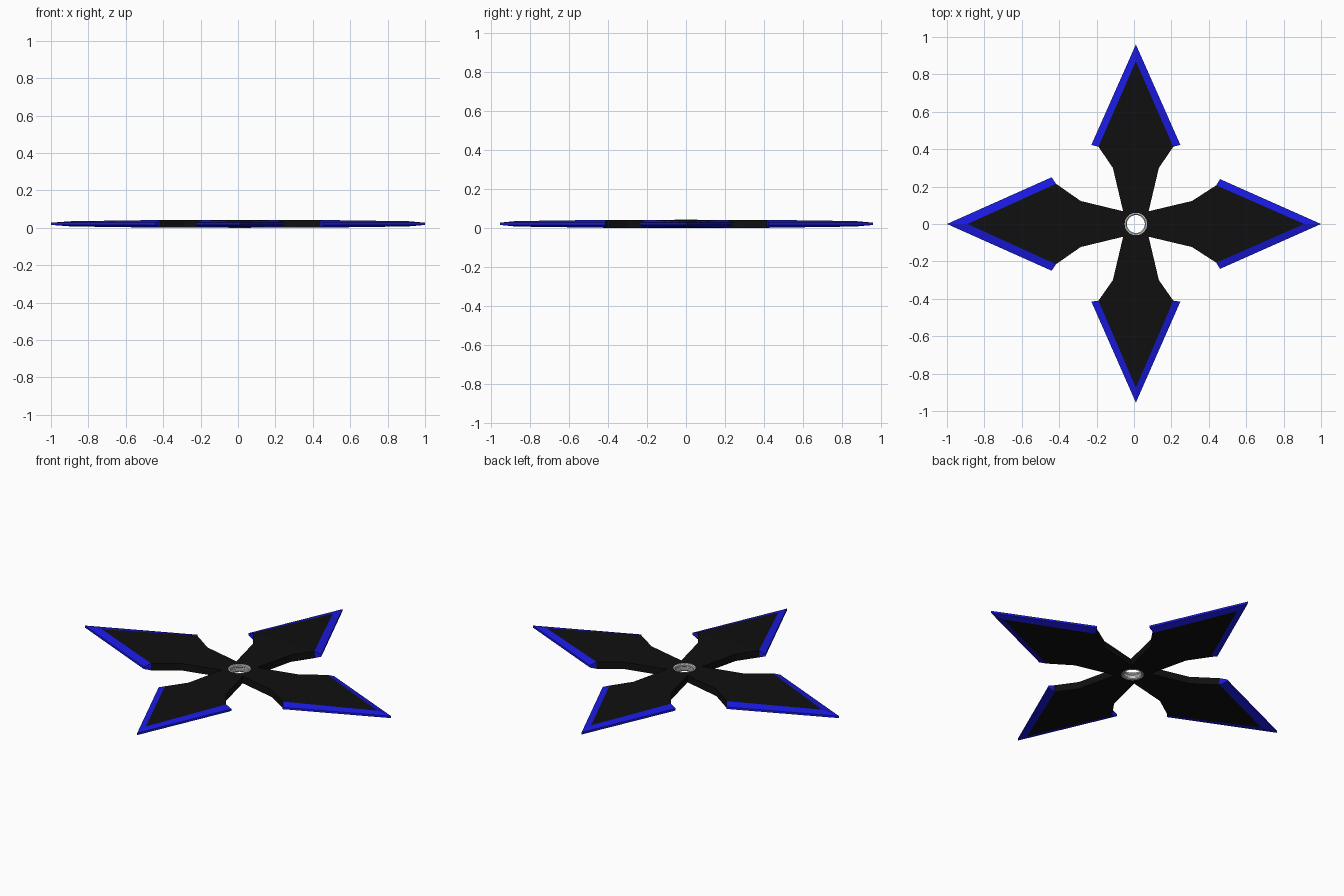
import bpy, bmesh
from math import cos, sin, pi
from mathutils import Matrix

if "Cube" in bpy.data.objects:
    bpy.data.objects.remove(bpy.data.objects["Cube"])

MID = 0.0215          # height of the centre plane
H, H_TIP, H_EDGE = 0.0205, 0.014, 0.006   # half thicknesses
HUB_X, HOLE_R = 0.01, 0.054


def material(name, rgb):
    m = bpy.data.materials.new(name)
    m.diffuse_color = (*rgb, 1)
    m.use_nodes = True
    m.node_tree.nodes["Principled BSDF"].inputs["Base Color"].default_value = m.diffuse_color
    return m


def finish(name, bm, mat=None):
    bmesh.ops.remove_doubles(bm, verts=bm.verts, dist=1e-4)
    bmesh.ops.recalc_face_normals(bm, faces=bm.faces)
    bmesh.ops.translate(bm, verts=bm.verts, vec=(HUB_X, 0, MID))
    me = bpy.data.meshes.new(name)
    bm.to_mesh(me)
    bm.free()
    ob = bpy.data.objects.new(name, me)
    bpy.context.collection.objects.link(ob)
    if mat:
        me.materials.append(mat)
    return ob


def face(bm, pts, rot):
    bm.faces.new([bm.verts.new(rot @ Matrix.Translation(p).translation) for p in pts])


def both(bm, pts, rot):
    # the same face above and below the centre plane
    face(bm, pts, rot)
    face(bm, [(x, y, -z) for x, y, z in reversed(pts)], rot)


def wall(bm, a, b, rot):
    face(bm, [a, b, (b[0], b[1], -b[2]), (a[0], a[1], -a[2])], rot)


def mir(p):
    return (p[0], -p[1], p[2])


black = material("black_steel", (0.005, 0.005, 0.005))
blue = material("blue_edge", (0.01, 0.01, 0.75))
body, edges = bmesh.new(), bmesh.new()

# per blade: neck, inner shoulder, inner tip, outer shoulder, outer tip
blades = [
    ((0.30, 0.123), (0.43, 0.207), 0.90, (0.45, 0.240), 0.99),
    ((0.30, 0.123), (0.413, 0.200), 0.87, (0.423, 0.238), 0.96),
    ((0.295, 0.123), (0.427, 0.215), 0.90, (0.45, 0.250), 1.01),
    ((0.30, 0.123), (0.410, 0.200), 0.875, (0.415, 0.238), 0.955),
]
for i, (nk, si, ti, so, to) in enumerate(blades):
    rot = Matrix.Rotation(i * pi / 2, 4, 'Z')
    root, neck = (0.068, 0.068, H), (*nk, H)
    sh, tip = (*si, H), (ti, 0, H_TIP)
    osh, otip = (*so, H_EDGE), (to, 0, H_EDGE)
    arc = [(HOLE_R * cos(a), HOLE_R * sin(a), H)
           for a in [pi / 4 * (k / 4 - 1) for k in range(9)]]
    # black blade
    both(body, arc + [root, neck, mir(neck), mir(root)], rot)
    both(body, [neck, sh, mir(sh), mir(neck)], rot)
    both(body, [sh, tip, mir(sh)], rot)
    rim = [root, neck, sh, tip]
    for a, b in zip(rim, rim[1:]):
        wall(body, a, b, rot)
        wall(body, mir(a), mir(b), rot)
    for a, b in zip(arc, arc[1:]):
        wall(body, a, b, rot)
    # blue sharpened bevel
    for f in (lambda p: p, mir):
        both(edges, [f(sh), f(osh), otip, tip], rot)
        wall(edges, f(sh), f(osh), rot)
        wall(edges, f(osh), otip, rot)

finish("blade_body", body, black)
finish("blade_edges", edges, blue)

# grey grommet lining the hole, with a groove between two lips
profile = [(0.060, -0.019), (0.060, -0.0215), (0.053, -0.0215), (0.048, -0.017),
           (0.048, -0.009), (0.053, -0.005), (0.053, 0.005), (0.048, 0.009),
           (0.048, 0.017), (0.053, 0.0215), (0.060, 0.0215), (0.060, 0.019)]
ring = bmesh.new()
N = 32
rows = [[ring.verts.new((r * cos(2 * pi * k / N), r * sin(2 * pi * k / N), z))
         for k in range(N)] for r, z in profile]
for a, b in zip(rows, rows[1:] + rows[:1]):
    for k in range(N):
        j = (k + 1) % N
        ring.faces.new((a[k], a[j], b[j], b[k]))
ob = finish("centre_ring", ring)
bpy.context.view_layer.objects.active = ob
ob.select_set(True)
bpy.ops.object.shade_smooth_by_angle()
